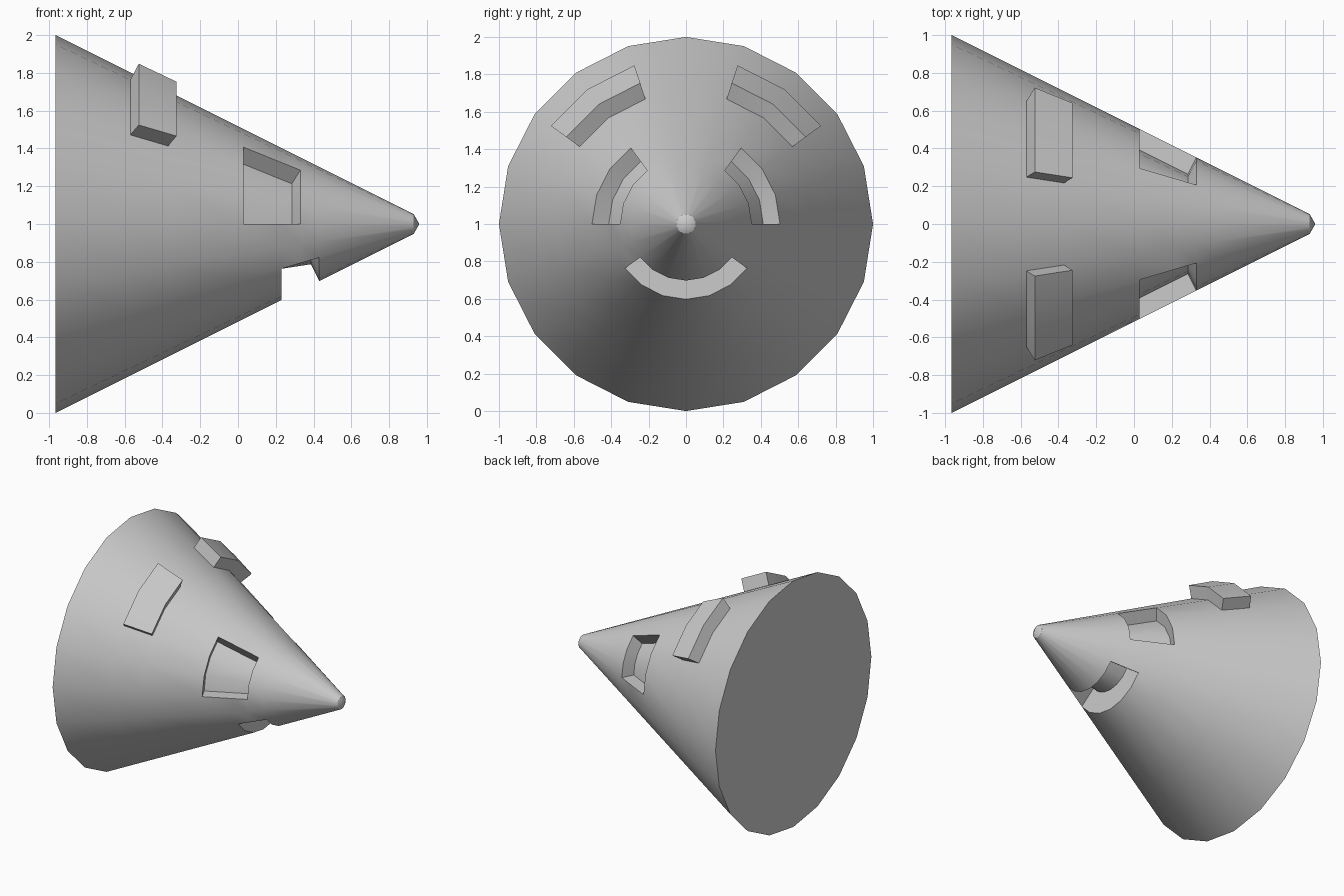
import bpy, bmesh, math

if "Cube" in bpy.data.objects:
    bpy.data.objects.remove(bpy.data.objects["Cube"])

SIDES = 20
RINGS = [-0.965, -0.57, -0.37, 0.03, 0.23, 0.33, 0.43, 0.93]


def cone_r(x):
    return (1.035 - x) / 2


def vert(bm, x, r, k):
    a = k * 2 * math.pi / SIDES
    return bm.verts.new((x, r * math.cos(a), 1 + r * math.sin(a)))


def offset(x, d):
    # profile point moved d along the cone's surface normal
    return (x + d * 0.447, cone_r(x) + d * 0.894)


def wedge(bm, rim, deep, k0, k1):
    # open-rimmed block between two profiles, swept over sides k0..k1
    loop = rim + deep[::-1]
    cols = [[vert(bm, x, r, k) for x, r in loop] for k in range(k0, k1 + 1)]
    for a, b in zip(cols, cols[1:]):
        for i in range(len(rim) - 1, len(loop)):
            j = (i + 1) % len(loop)
            bm.faces.new((a[i], a[j], b[j], b[i]))
    bm.faces.new(cols[0])
    bm.faces.new(cols[-1])


def finish(name, bm):
    bmesh.ops.remove_doubles(bm, verts=bm.verts, dist=0.0005)
    bmesh.ops.recalc_face_normals(bm, faces=bm.faces)
    mesh = bpy.data.meshes.new(name)
    bm.to_mesh(mesh)
    bm.free()
    ob = bpy.data.objects.new(name, mesh)
    bpy.context.collection.objects.link(ob)
    bpy.ops.object.select_all(action='DESELECT')
    ob.select_set(True)
    bpy.context.view_layer.objects.active = ob
    bpy.ops.object.shade_smooth_by_angle(angle=math.radians(25))


# Recesses: first ring, last ring, first side, last side, floor profile
eye_floor = [offset(0.03, -0.1), offset(0.33, -0.1)]
mouth_floor = [(0.23, 0.237), offset(0.43, -0.1)]
recesses = [(3, 5, 0, 3, eye_floor), (3, 5, 7, 10, eye_floor),
            (4, 6, 12, 18, mouth_floor)]

# Cone body with base cap, blunt tip and openings for the recesses
bm = bmesh.new()
rings = [[vert(bm, x, cone_r(x), k) for k in range(SIDES)] for x in RINGS]
tip = bm.verts.new((0.96, 0, 1))
bm.faces.new(rings[0])
for k in range(SIDES):
    n = (k + 1) % SIDES
    bm.faces.new((rings[-1][k], rings[-1][n], tip))
    for i in range(len(RINGS) - 1):
        if not any(a <= i < b and c <= k < d for a, b, c, d, _ in recesses):
            bm.faces.new((rings[i][k], rings[i][n], rings[i + 1][n], rings[i + 1][k]))

# Eye sockets and mouth sunk into the body
for a, b, c, d, floor in recesses:
    wedge(bm, [(x, cone_r(x)) for x in RINGS[a:b + 1]], floor, c, d)
finish("cone_body", bm)

# Raised eyebrows, rooted just under the surface
for name, k0 in (("eyebrow_left", 2), ("eyebrow_right", 6)):
    bm = bmesh.new()
    wedge(bm, [offset(-0.57, -0.01), offset(-0.37, -0.01)],
          [offset(-0.57, 0.1), offset(-0.37, 0.1)], k0, k0 + 2)
    finish(name, bm)
